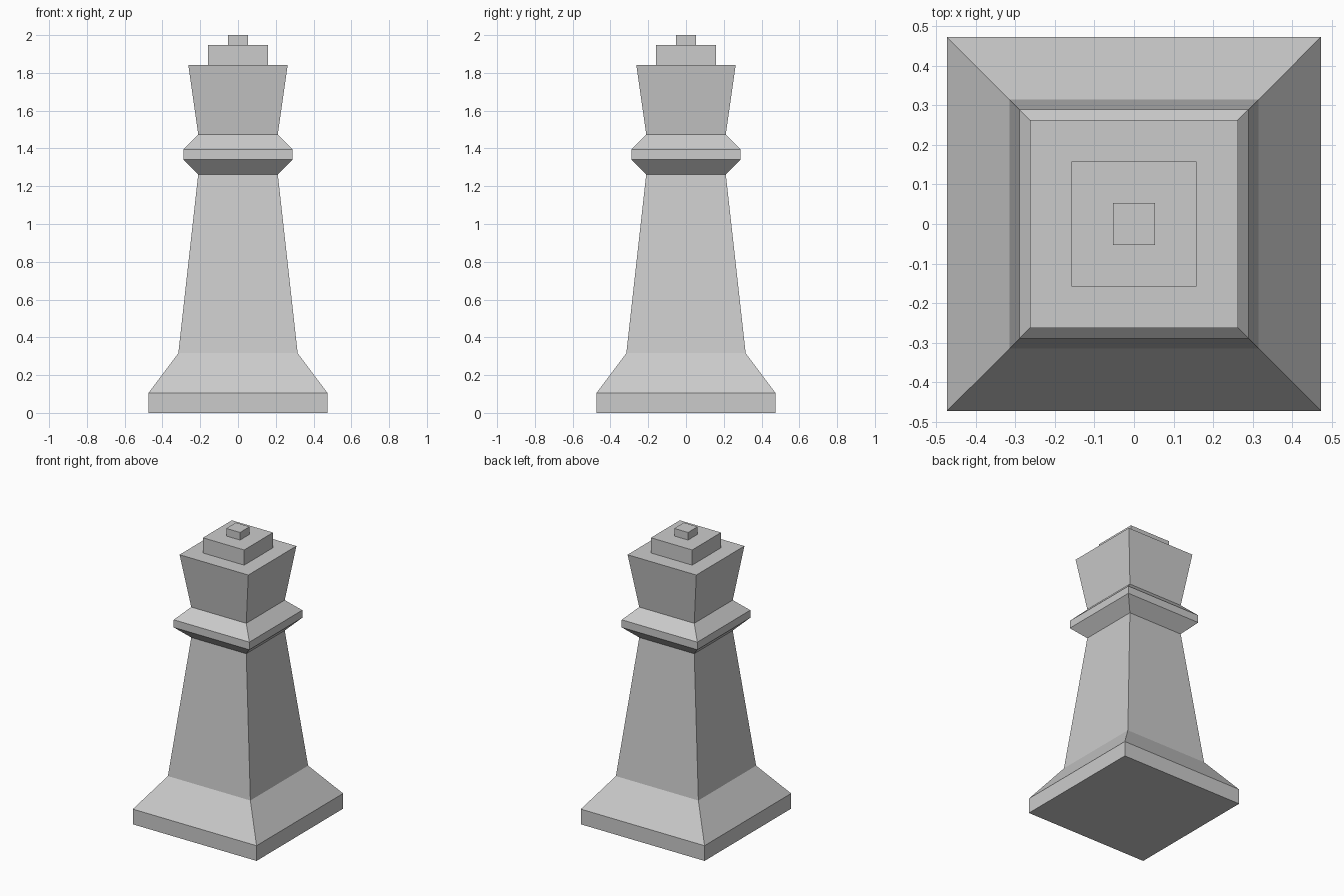
import bpy, bmesh

if "Cube" in bpy.data.objects:
    bpy.data.objects.remove(bpy.data.objects["Cube"])

U = 2 / 38  # the piece is 38 grid steps tall

# Square profile from foot to tip: (half width, height) in grid steps
PROFILE = [
    (9, 0), (9, 2),                # plinth
    (6, 6),                        # sloped foot
    (4, 24),                       # tapered shaft
    (5.5, 25.5), (5.5, 26.5),      # collar
    (4, 28), (5, 35),              # flared head
    (3, 35), (3, 37),              # stepped cap
    (1, 37), (1, 38),              # tip
]


def square_loft(name, profile):
    """Closed, flat-faced solid made of stacked square rings."""
    bm = bmesh.new()
    rings = [[bm.verts.new((sx * h * U, sy * h * U, z * U))
              for sx, sy in ((-1, -1), (1, -1), (1, 1), (-1, 1))]
             for h, z in profile]
    for low, high in zip(rings, rings[1:]):
        for i in range(4):
            j = (i + 1) % 4
            bm.faces.new((low[i], low[j], high[j], high[i]))
    bm.faces.new(rings[0][::-1])
    bm.faces.new(rings[-1])
    mesh = bpy.data.meshes.new(name)
    bm.to_mesh(mesh)
    bm.free()
    obj = bpy.data.objects.new(name, mesh)
    bpy.context.collection.objects.link(obj)
    return obj


# Whole piece as one watertight body
square_loft("chess_piece_body", PROFILE)
